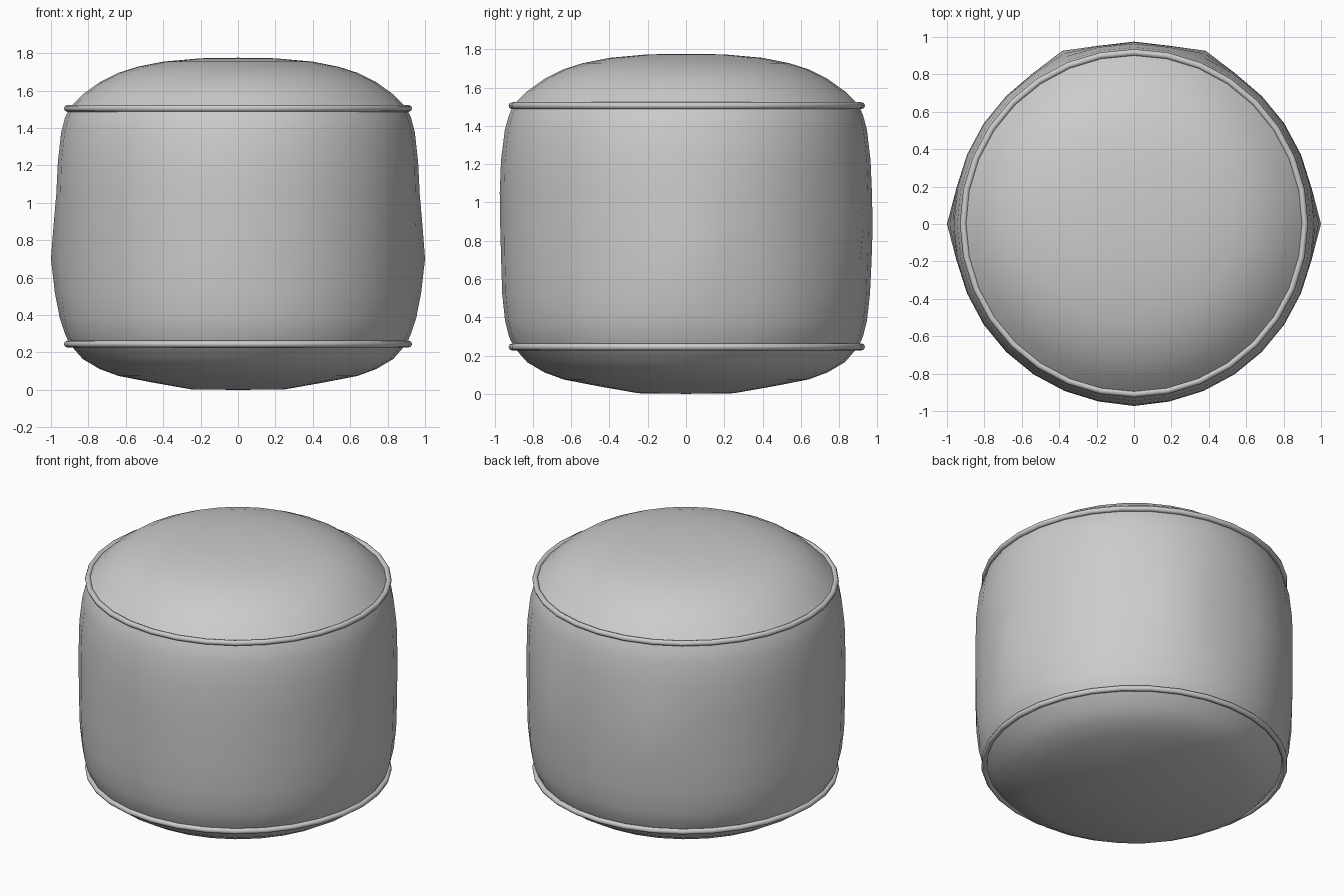
import bpy, bmesh
from math import cos, sin, pi, radians

if "Cube" in bpy.data.objects:
    bpy.data.objects.remove(bpy.data.objects["Cube"])

SIDES = 32


def lathe(name, profile, bumps=()):
    """Revolve (r, z) points; bumps are (angle, z, extra radius) sags in the fabric."""
    bm = bmesh.new()
    rings = []
    for r, z in profile:
        if r == 0:
            rings.append([bm.verts.new((0, 0, z))])
            continue
        ring = []
        for i in range(SIDES):
            a = 2 * pi * i / SIDES
            rad = r
            for deg, bz, amount in bumps:
                d = abs((a - radians(deg) + pi) % (2 * pi) - pi)
                rad += amount * max(0, 1 - d / 0.22) * max(0, 1 - abs(z - bz) / 0.4)
            ring.append(bm.verts.new((rad * cos(a), rad * sin(a), z)))
        rings.append(ring)
    for lo, hi in zip(rings, rings[1:]):
        for i in range(SIDES):
            j = (i + 1) % SIDES
            if len(lo) == 1:
                bm.faces.new((lo[0], hi[j], hi[i]))
            elif len(hi) == 1:
                bm.faces.new((lo[i], lo[j], hi[0]))
            else:
                bm.faces.new((lo[i], lo[j], hi[j], hi[i]))
    mesh = bpy.data.meshes.new(name)
    bm.to_mesh(mesh)
    bm.free()
    mesh.shade_smooth()
    obj = bpy.data.objects.new(name, mesh)
    bpy.context.collection.objects.link(obj)
    return obj


# Cushion panels: bottom, side wall and domed top
lathe("bottom_panel", [(0, 0), (0.25, 0.003), (0.46, 0.04), (0.64, 0.075), (0.74, 0.112),
                       (0.83, 0.165), (0.9, 0.245)])
lathe("side_panel", [(0.9, 0.245), (0.925, 0.3), (0.945, 0.38), (0.96, 0.52), (0.965, 0.7),
                     (0.967, 0.87), (0.967, 1.05), (0.963, 1.22), (0.945, 1.38),
                     (0.925, 1.455), (0.9, 1.51)],
      bumps=[(0, 0.7, 0.035), (180, 0.7, 0.035), (67.5, 0.87, 0.035),
             (112.5, 0.87, 0.035), (270, 1.05, 0.006), (90, 0.87, 0.008)])
lathe("top_panel", [(0.9, 1.51), (0.83, 1.58), (0.74, 1.645), (0.64, 1.695), (0.54, 1.727),
                    (0.4, 1.755), (0.2, 1.773), (0, 1.776)])

# Piping along both seams
for name, z in (("bottom_piping", 0.245), ("top_piping", 1.505)):
    bpy.ops.mesh.primitive_torus_add(major_segments=SIDES, minor_segments=8,
                                     major_radius=0.913, minor_radius=0.018,
                                     location=(0, 0.004, z))
    bpy.context.object.name = name
    bpy.ops.object.shade_smooth()
